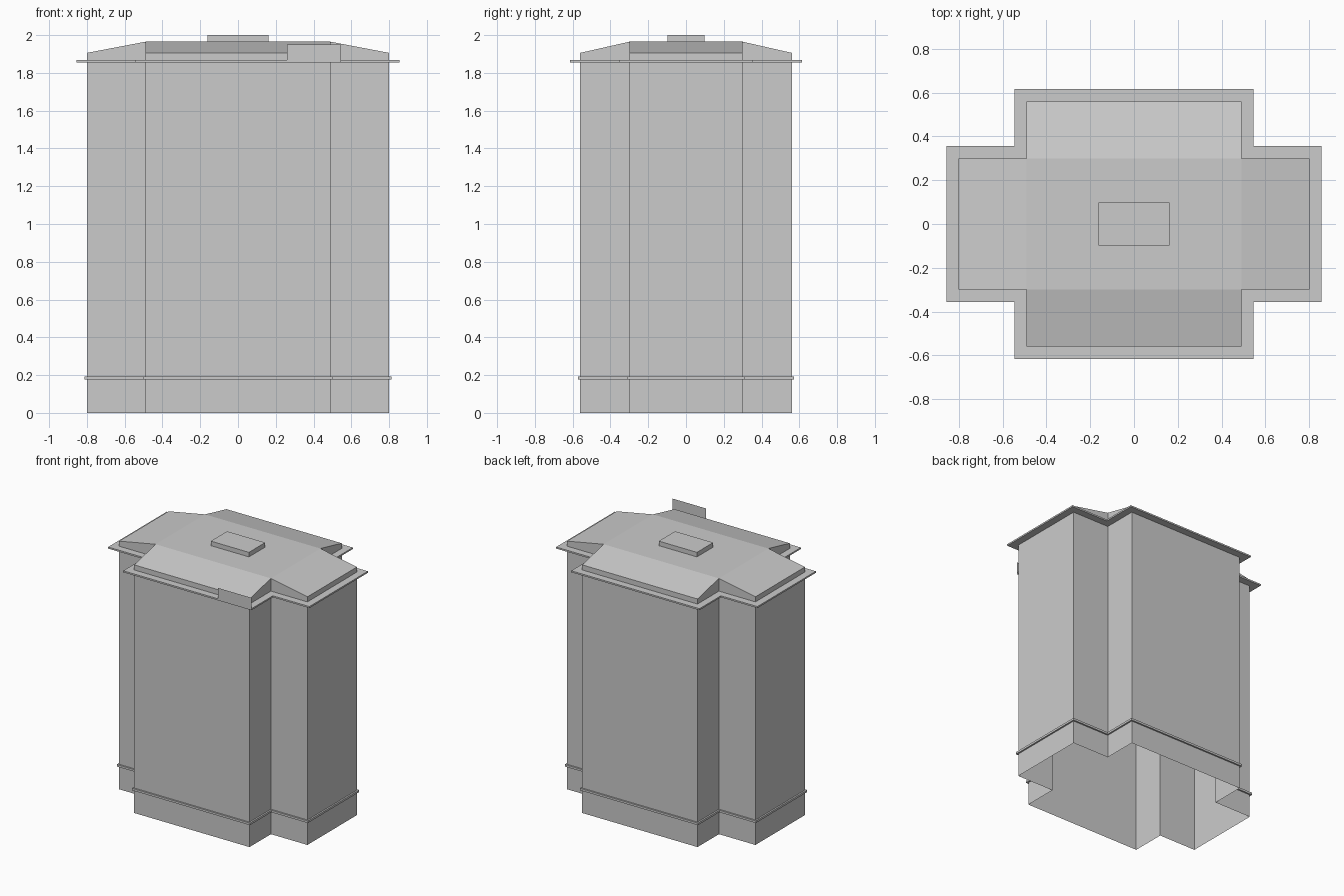
import bpy, bmesh

if "Cube" in bpy.data.objects:
    bpy.data.objects.remove(bpy.data.objects["Cube"])

# Plan: a rectangle with notched corners (cross shape)
A, a = 0.80, 0.49    # half length of side arms, half width of front/back arms
B, b = 0.56, 0.30    # half depth of front/back arms, half width of side arms


def cross(offset):
    X, x, Y, y = A + offset, a + offset, B + offset, b + offset
    return [(X, y), (x, y), (x, Y), (-x, Y), (-x, y), (-X, y),
            (-X, -y), (-x, -y), (-x, -Y), (x, -Y), (x, -y), (X, -y)]


def finish(bm, name):
    mesh = bpy.data.meshes.new(name)
    bm.to_mesh(mesh)
    bm.free()
    ob = bpy.data.objects.new(name, mesh)
    bpy.context.collection.objects.link(ob)
    return ob


def sweep(name, profile, caps=()):
    """Skin cross-shaped rings given as (offset, height, inner corner height)."""
    bm = bmesh.new()
    rings = []
    for off, z, zi in profile:
        rings.append([bm.verts.new((x, y, zi if i % 3 == 1 else z))
                      for i, (x, y) in enumerate(cross(off))])
    for lo, hi in zip(rings, rings[1:]):
        for i in range(12):
            j = (i + 1) % 12
            bm.faces.new((lo[i], lo[j], hi[j], hi[i]))
    for face in caps:
        bm.faces.new([rings[-1][i] for i in face])
    return finish(bm, name)


def band(name, out, z0, z1):
    return sweep(name, [(0, z0, z0), (out, z0, z0), (out, z1, z1), (0, z1, z1)])


# Hollow walls, open at the bottom
sweep("walls", [(0, 0, 0), (0, 1.868, 1.868)])

# Projecting base trim and eaves
band("base_trim", 0.012, 0.176, 0.192)
band("eaves", 0.055, 1.855, 1.867)

# Roof: flat centre with a slope over each arm
sweep("roof", [(0, 1.867, 1.867), (0, 1.906, 1.965)],
      caps=[(1, 4, 7, 10), (0, 1, 10, 11), (1, 2, 3, 4),
            (4, 5, 6, 7), (7, 8, 9, 10)])

# Raised block on the roof
bpy.ops.mesh.primitive_cube_add(size=1, location=(0, 0, 1.9825))
block = bpy.context.object
block.name = "roof_block"
block.scale = (0.324, 0.197, 0.035)

# Thin plate standing on the front edge of the eaves
bm = bmesh.new()
bm.faces.new([bm.verts.new((x, -0.616, z)) for x, z in
              ((0.26, 1.856), (0.545, 1.856), (0.545, 1.951), (0.26, 1.951))])
finish(bm, "front_plate")
